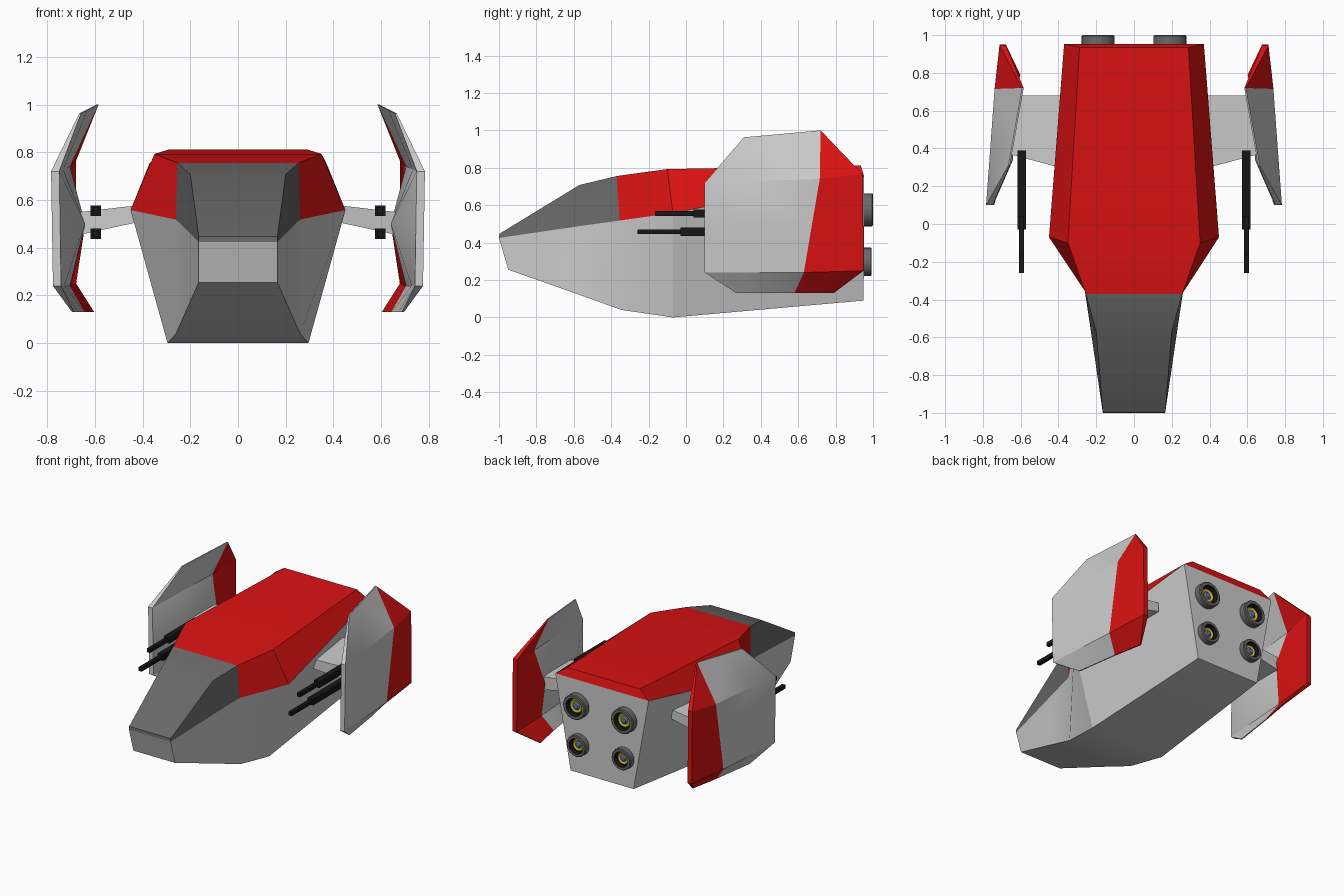
import bpy, bmesh, math
from mathutils import Vector

if "Cube" in bpy.data.objects:
    bpy.data.objects.remove(bpy.data.objects["Cube"])


def material(name, rgb):
    m = bpy.data.materials.new(name)
    m.diffuse_color = (*rgb, 1)
    m.use_nodes = True
    m.node_tree.nodes["Principled BSDF"].inputs["Base Color"].default_value = m.diffuse_color
    return m


GREY = material("grey", (0.6, 0.6, 0.6))
DARK = material("dark_grey", (0.14, 0.14, 0.14))
RED = material("red", (0.7, 0.006, 0.006))
BLACK = material("black", (0.008, 0.008, 0.008))
YELLOW = material("yellow", (0.6, 0.5, 0.02))
BLUE = material("blue", (0.1, 0.15, 0.6))


def finish(name, bm, mats, mirror=False, angle=25):
    bmesh.ops.remove_doubles(bm, verts=bm.verts, dist=1e-5)
    bmesh.ops.recalc_face_normals(bm, faces=bm.faces)
    me = bpy.data.meshes.new(name)
    bm.to_mesh(me)
    bm.free()
    for m in mats:
        me.materials.append(m)
    ob = bpy.data.objects.new(name, me)
    bpy.context.collection.objects.link(ob)
    bpy.ops.object.select_all(action='DESELECT')
    ob.select_set(True)
    bpy.context.view_layer.objects.active = ob
    bpy.ops.object.shade_smooth_by_angle(angle=math.radians(angle))
    if mirror:
        ob.modifiers.new("mirror", 'MIRROR').use_mirror_merge = False
    return ob


def loft(name, rows, mat, mirror=False, closed=False):
    """Skin a list of cross-sections and cap both ends."""
    bm = bmesh.new()
    vs = [[bm.verts.new(p) for p in r] for r in rows]
    n = len(rows[0])
    for a, b in zip(vs, vs[1:]):
        for i in range(n if closed else n - 1):
            j = (i + 1) % n
            bm.faces.new((a[i], a[j], b[j], b[i]))
    bm.faces.new(vs[0])
    bm.faces.new(vs[-1][::-1])
    return finish(name, bm, [mat], mirror)


def strip(edge_a, edge_b):
    """Half-width edge points -> full symmetric cross-section."""
    (xa, ya, za), (xb, yb, zb) = edge_a, edge_b
    return [(-xa, ya, za), (-xb, yb, zb), (xb, yb, zb), (xa, ya, za)]


# hull edge lines (x, y, z), nose to tail
bottom = [(.165, -.95, .255), (.224, -.57, .121), (.26, -.345, .04), (.295, -.07, 0), (.25, .95, .09)]
shoulder = [(.165, -1, .425), (.228, -.57, .488), (.26, -.355, .518), (.45, -.07, .558), (.37, .952, .755)]
top = [(.165, -.998, .447), (.2, -.57, .708), (.255, -.37, .756), (.35, -.1, .793), (.288, .935, .812)]
upper = [strip(s, t) for s, t in zip(shoulder, top)]
loft("lower_hull", [strip(s, b) for s, b in zip(shoulder, bottom)], GREY)
loft("canopy", upper[:3], DARK)
loft("upper_shell", upper[2:], RED)


# wings: rows top to bottom, columns front / colour split / rear, points (x, y, z)
W = [[(.665, .31, .963), (.592, .72, 1.0), (.592, .72, 1.0)],
     [(.783, .10, .72), (.738, .715, .74), (.712, .945, .765)],
     None,
     [(.775, .10, .24), (.738, .63, .24), (.712, .95, .25)],
     [(.695, .27, .13), (.65, .58, .13), (.61, .79, .13)]]
W = [[Vector(p) for p in r] if r else None for r in W]
W[2] = [(a + b) / 2 for a, b in zip(W[1], W[3])]
outer = [[r[0], r[0].lerp(r[1], .37), r[1], r[2]] for r in W]
inner = [[p - Vector((.034 if 0 < i < 4 else .008, 0, 0)) for p in r] for i, r in enumerate(outer)]
inner[2][1] = Vector((.64, .34, .50))   # raised hub on the inner side
inner[2][2] = Vector((.64, .68, .50))

bm = bmesh.new()
go, gi = [[[bm.verts.new(p) for p in r] for r in g] for g in (outer, inner)]


def wing_face(vs, red):
    bm.faces.new(vs).material_index = int(red)


for g in (go, gi):
    for i in range(4):
        for j in range(3):
            q = (g[i][j], g[i][j + 1], g[i + 1][j + 1], g[i + 1][j])
            wing_face(q, j == 2)
for i in range(4):
    for j in (0, 3):
        wing_face((go[i][j], go[i + 1][j], gi[i + 1][j], gi[i][j]), j == 3)
for j in range(3):
    for i in (0, 4):
        wing_face((go[i][j], go[i][j + 1], gi[i][j + 1], gi[i][j]), j == 2)
bmesh.ops.dissolve_degenerate(bm, dist=1e-5, edges=bm.edges)
finish("wings", bm, [GREY, RED], mirror=True)

# struts between hull and wings
loft("wing_struts",
     [[(.36, .29, .52), (.36, .68, .52), (.36, .68, .585), (.36, .29, .585)],
      [(.66, .37, .455), (.66, .68, .455), (.66, .68, .55), (.66, .37, .55)]],
     GREY, mirror=True, closed=True)


# twin guns on each strut: thick body and thin barrel
def bar(name, y0, y1, z, h, x=.595):
    sec = [(x - h, z - h), (x + h, z - h), (x + h, z + h), (x - h, z + h)]
    loft(name, [[(a, y, b) for a, b in sec] for y in (y0, y1)], BLACK, mirror=True, closed=True)


for label, z, tip, step in (("upper", .556, -.165, .04), ("lower", .458, -.26, -.03)):
    bar(label + "_gun_bodies", step, .39, z, .022)
    bar(label + "_gun_barrels", tip, step, z, .013)


# engines: stepped nozzle profile turned about y
def engine(name, x, z, r, end, n=24):
    prof = [(1, .93, 0), (1, end - .005, 0), (.93, end, 0), (.72, end, 0), (.66, end - .03, 1),
            (.56, end - .03, 1), (.50, end - .025, 2), (.32, end - .03, 2), (.24, end - .025, 0),
            (.20, end - .02, 3), (.0, end - .015, 3)]
    bm = bmesh.new()
    rings = [[bm.verts.new((x + k * r * math.cos(a), y, z + k * r * math.sin(a)))
              for a in (2 * math.pi * i / n for i in range(n))] for k, y, _ in prof]
    for s in range(len(prof) - 1):
        for i in range(n):
            j = (i + 1) % n
            f = bm.faces.new((rings[s][i], rings[s][j], rings[s + 1][j], rings[s + 1][i]))
            f.material_index = prof[s + 1][2]
    bmesh.ops.dissolve_degenerate(bm, dist=1e-5, edges=bm.edges)
    finish(name, bm, [DARK, BLACK, YELLOW, BLUE], mirror=True, angle=30)


engine("upper_engines", .19, .575, .088, 1.0)
engine("lower_engines", .178, .297, .076, .993)
